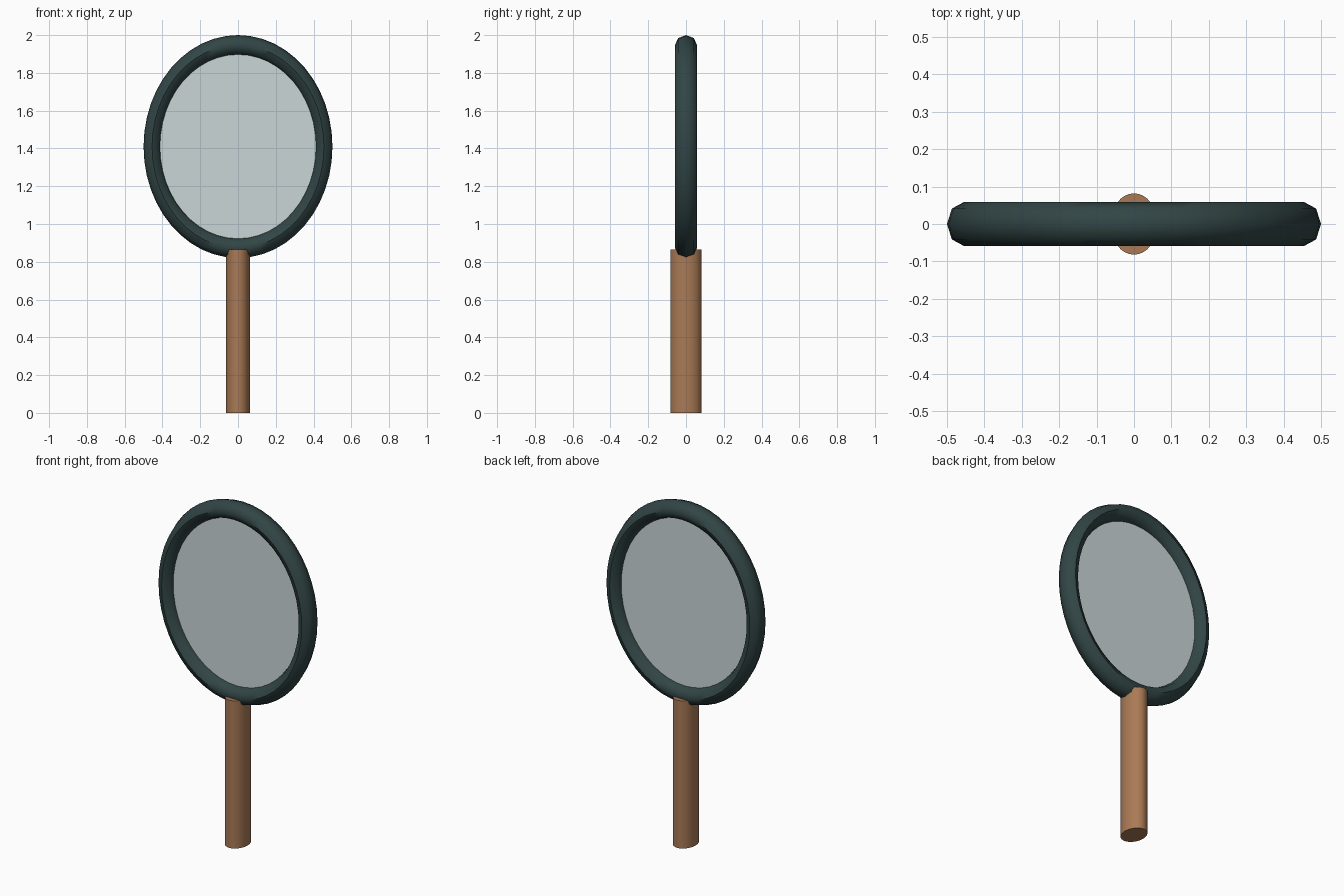
import bpy, math

if "Cube" in bpy.data.objects:
    bpy.data.objects.remove(bpy.data.objects["Cube"])

def material(name, rgb):
    m = bpy.data.materials.new(name)
    m.diffuse_color = (*rgb, 1)
    m.use_nodes = True
    m.node_tree.nodes["Principled BSDF"].inputs["Base Color"].default_value = m.diffuse_color
    return m

rim_green = material("dark green", (0.032, 0.060, 0.060))
wood = material("brown wood", (0.40, 0.195, 0.092))
glass = material("pale grey glass", (0.60, 0.67, 0.685))

def finish(name, mat, scale):
    # apply rotation first, then stretch along the world axes
    ob = bpy.context.object
    ob.name = name
    ob.data.materials.append(mat)
    bpy.ops.object.transform_apply(location=False, rotation=True, scale=False)
    ob.scale = scale
    bpy.ops.object.transform_apply(location=False, rotation=False, scale=True)
    bpy.ops.object.shade_smooth_by_angle(angle=math.radians(50))
    return ob

CENTRE = (0, 0, 1.41)
UPRIGHT = (math.pi / 2, 0, 0)

# oval rim
bpy.ops.mesh.primitive_torus_add(major_segments=48, minor_segments=8,
    major_radius=0.455, minor_radius=0.045, location=CENTRE, rotation=UPRIGHT)
finish("rim", rim_green, (1, 1.3, 1.18))

# mirror plate filling the rim
bpy.ops.mesh.primitive_cylinder_add(vertices=48, radius=0.44, depth=0.02,
    location=CENTRE, rotation=UPRIGHT)
finish("mirror_plate", glass, (1, 1, 1.18))

# oval handle
bpy.ops.mesh.primitive_cylinder_add(vertices=32, radius=0.063, depth=0.866,
    location=(0, 0, 0.433))
finish("handle", wood, (1, 1.3, 1))
